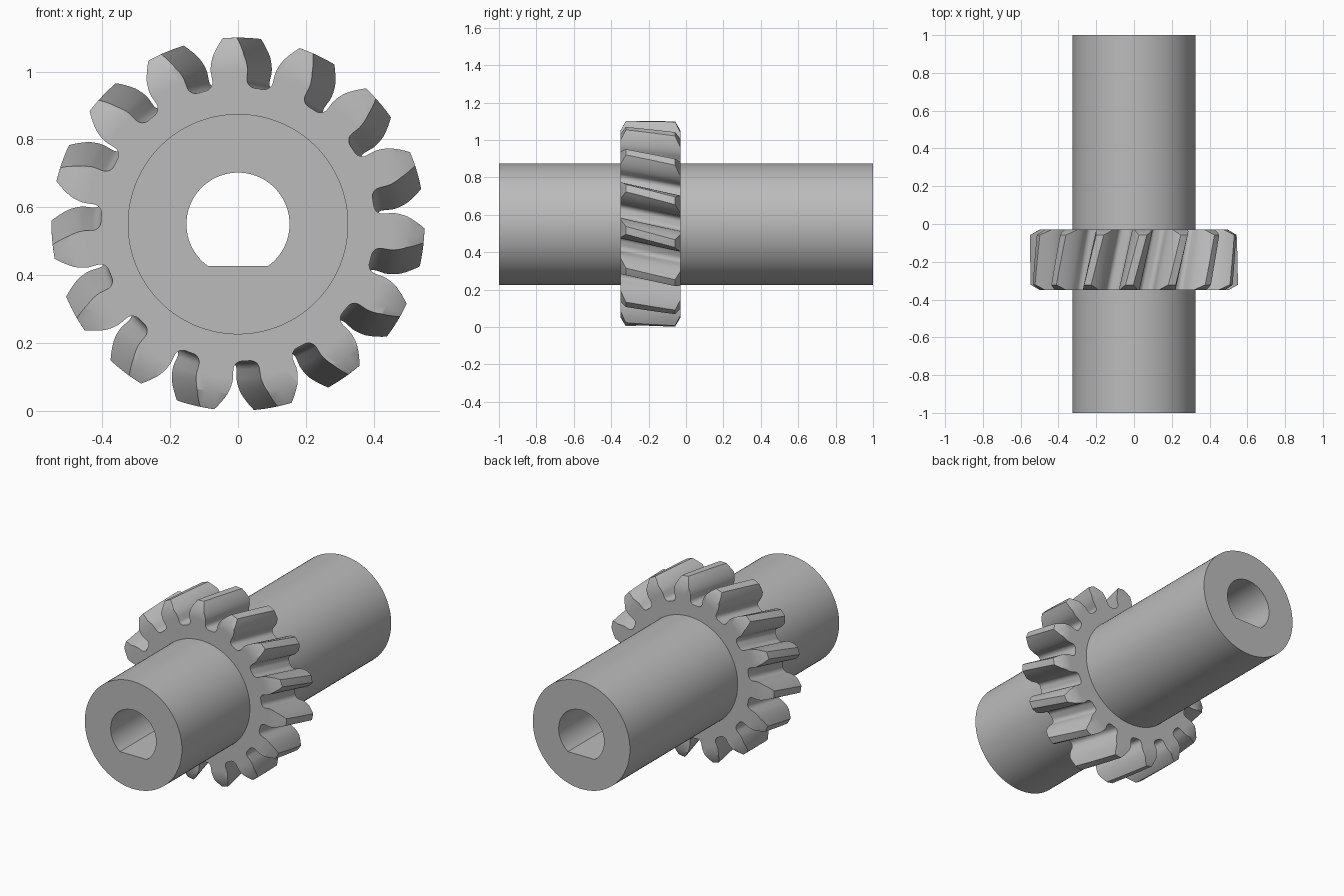
import bpy, bmesh
from math import sin, cos, tan, acos, pi, radians

if "Cube" in bpy.data.objects:
    bpy.data.objects.remove(bpy.data.objects["Cube"])

AXIS_Z = 0.55
TEETH = 15
TIP, PITCH, ROOT = 0.55, 0.485, 0.404
FRONT, BACK = -0.35, -0.03

steel = bpy.data.materials.new("grey_steel")
steel.use_nodes = True
steel.diffuse_color = (0.5, 0.5, 0.5, 1)
steel.node_tree.nodes["Principled BSDF"].inputs["Base Color"].default_value = (0.5, 0.5, 0.5, 1)


def polar(r, a, y):
    """Point at radius r, clockwise angle a from the top, depth y."""
    return (r * sin(a), y, AXIS_Z + r * cos(a))


def loft(name, rings, wrap):
    """Skin equal-sized rings; wrap joins last to first, otherwise cap the ends."""
    bm = bmesh.new()
    loops = [[bm.verts.new(p) for p in ring] for ring in rings]
    pairs = list(zip(loops, loops[1:]))
    if wrap:
        pairs.append((loops[-1], loops[0]))
    else:
        bm.faces.new(loops[0])
        bm.faces.new(loops[-1])
    for a, b in pairs:
        n = len(a)
        for i in range(n):
            j = (i + 1) % n
            bm.faces.new((a[i], a[j], b[j], b[i]))
    bmesh.ops.recalc_face_normals(bm, faces=bm.faces)
    mesh = bpy.data.meshes.new(name)
    bm.to_mesh(mesh)
    bm.free()
    mesh.materials.append(steel)
    obj = bpy.data.objects.new(name, mesh)
    bpy.context.collection.objects.link(obj)
    return obj


def select(obj):
    bpy.ops.object.select_all(action='DESELECT')
    obj.select_set(True)
    bpy.context.view_layer.objects.active = obj


# Shaft with a D-shaped bore, flat at the bottom
SIDES = 100
FLAT = 0.152 * cos(radians(36))
angles = [2 * pi * i / SIDES for i in range(SIDES)]


def bore_radius(a):
    down = -cos(a)
    return min(0.152, FLAT / down) if down > 0.1 else 0.152


shaft = loft("shaft", [
    [polar(0.325, a, -1) for a in angles],
    [polar(0.325, a, 1) for a in angles],
    [polar(bore_radius(a), a, 1) for a in angles],
    [polar(bore_radius(a), a, -1) for a in angles]], True)


# Half of one involute tooth, from the tip centre to the gap centre
def half_tooth():
    pressure = radians(20)
    base = PITCH * cos(pressure)
    half_pitch = pi / TEETH

    def flank(r):
        t = acos(min(1, base / r))
        return half_pitch / 2 + (tan(pressure) - pressure) - (tan(t) - t)

    pts = [(TIP, 0), (TIP, flank(TIP) / 2)]
    for i in range(9):
        r = TIP + (base - TIP) * i / 8
        pts.append((r, flank(r)))
    fillet = 0.025
    foot = flank(base)
    for i in range(7):
        t = pi / 2 * i / 6
        r = ROOT + fillet * (1 - sin(t))
        pts.append((r, foot + fillet * (1 - cos(t)) / ROOT))
    pts.append((ROOT, half_pitch))
    return pts


half = half_tooth()
tooth = [(r, -a) for r, a in reversed(half[1:])] + half[:-1]
outline = [(r, a + 2 * pi * k / TEETH) for k in range(TEETH) for r, a in tooth]


# Helical gear, slightly overlong so that the blank trims both ends
def twist(y):
    return radians(1.2 + 9 * (y - (FRONT + BACK) / 2) / (BACK - FRONT))


SLICES = 10
depths = [FRONT - 0.02 + (BACK - FRONT + 0.04) * i / SLICES for i in range(SLICES + 1)]
gear = loft("helical_gear", [[polar(r, a + twist(y), y) for r, a in outline] for y in depths], False)

# Turned blank gives the hub hole and the chamfered tooth ends
side = [(0.31, 0), (0.45, 0), (0.5, 0), (0.6, 0.056)]
profile = [(r, FRONT + d) for r, d in side] + [(r, BACK - d) for r, d in reversed(side)]
blank = loft("gear_blank", [[polar(r, a, y) for a in angles] for r, y in profile], True)
blank.hide_render = True

trim = gear.modifiers.new("trim", 'BOOLEAN')
trim.operation = 'INTERSECT'
trim.solver = 'EXACT'
trim.object = blank
select(gear)
bpy.ops.object.modifier_apply(modifier="trim")
bpy.data.objects.remove(blank)

for obj in (shaft, gear):
    select(obj)
    bpy.ops.object.shade_smooth_by_angle(angle=radians(30))
